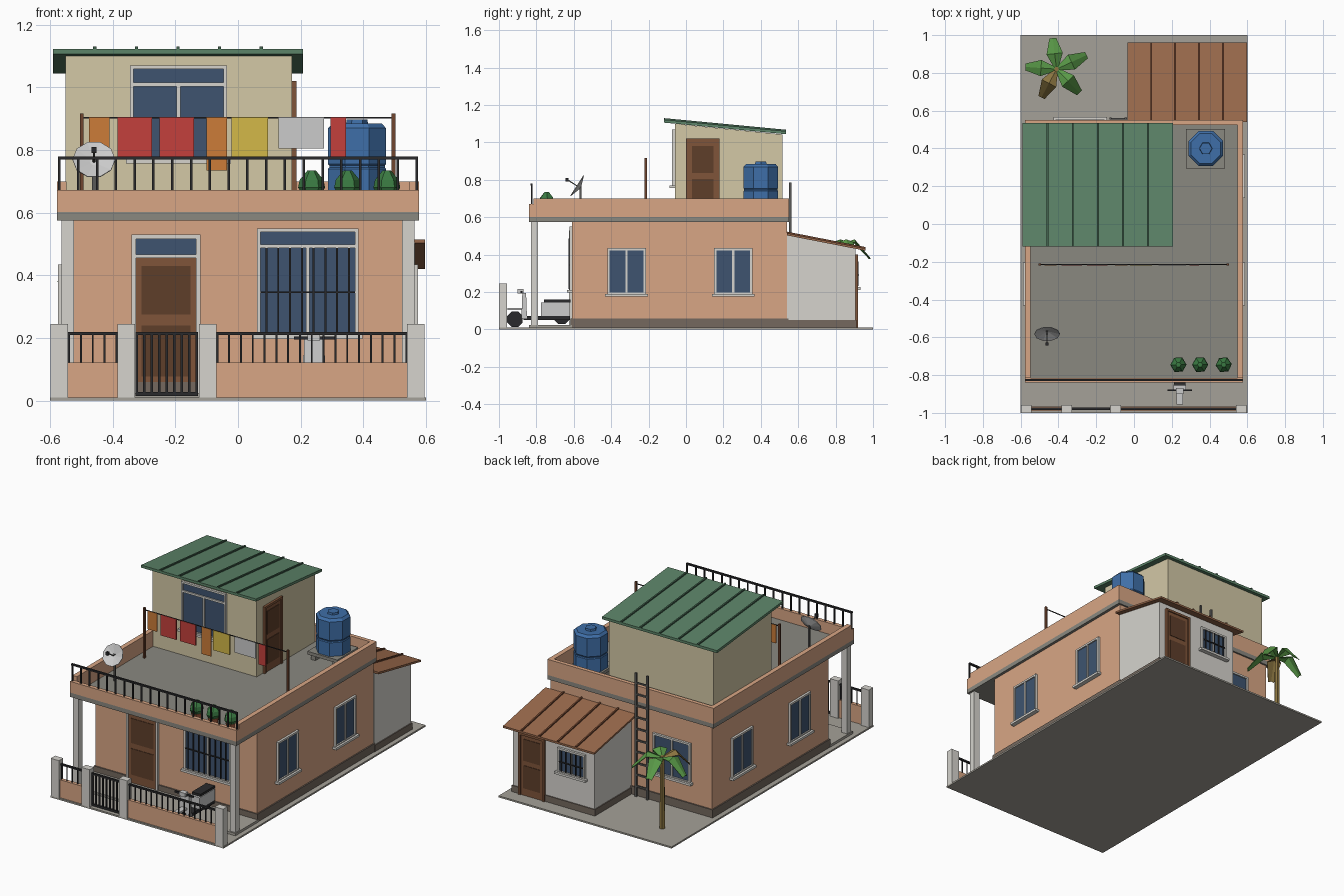
import bpy, bmesh, math
from mathutils import Vector

if "Cube" in bpy.data.objects:
    bpy.data.objects.remove(bpy.data.objects["Cube"])

def mat(name, hexcol):
    m = bpy.data.materials.new(name)
    c = [int(hexcol[i:i + 2], 16) / 255 for i in (0, 2, 4)]
    m.diffuse_color = [((v + .055) / 1.055) ** 2.4 if v > .04 else v / 12.92 for v in c] + [1]
    m.use_nodes = True
    m.node_tree.nodes["Principled BSDF"].inputs["Base Color"].default_value = m.diffuse_color
    return m

COLORS = dict(orange='D8A685', stone='8A8880', paving='A5A198', dark='75695F', light='D6D4CE', cream='D3C8A6',
              green='5C8468', ribgreen='3F5F4B', rust='9A6A4C', ribrust='70452F', wood='80553A', panel='5E3E2A',
              glass='3E5470', black='2A2A2C', blue='3F6FA8', leaf='5A9A48', bush='3A7A42', dry='8A7440',
              red='C4403C', tangerine='CC7C38', yellow='D4B848', white='DADAD8', terracotta='A05A3C', steel='5A5A58')
M = {k: mat(k, v) for k, v in COLORS.items()}

def obj(name, verts, faces, m):
    me = bpy.data.meshes.new(name)
    bm = bmesh.new()
    vs = [bm.verts.new(v) for v in verts]
    for f in faces:
        bm.faces.new([vs[i] for i in f])
    bmesh.ops.recalc_face_normals(bm, faces=bm.faces)
    bm.to_mesh(me)
    bm.free()
    o = bpy.data.objects.new(name, me)
    bpy.context.collection.objects.link(o)
    me.materials.append(M[m])
    return o

def prism(name, yz, x0, x1, m):
    n = len(yz)
    v = [(x, y, z) for x in (x0, x1) for y, z in yz]
    f = [range(n), range(n, 2 * n)] + [(i, (i + 1) % n, n + (i + 1) % n, n + i) for i in range(n)]
    return obj(name, v, f, m)

def box(name, x0, x1, y0, y1, z0, z1, m):
    return prism(name, [(y0, z0), (y1, z0), (y1, z1), (y0, z1)], x0, x1, m)

def lathe(name, center, prof, n, m, axis=(0, 0, 1), turn=0):
    # prof: (radius, height) rings along the axis
    q = Vector((0, 0, 1)).rotation_difference(Vector(axis))
    v = [Vector(center) + q @ Vector((r * math.cos(a), r * math.sin(a), h)) for r, h in prof
         for a in [turn + 2 * math.pi * i / n for i in range(n)]]
    k = len(prof)
    f = [(j * n + i, j * n + (i + 1) % n, (j + 1) * n + (i + 1) % n, (j + 1) * n + i)
         for j in range(k - 1) for i in range(n)] + [range(n), range((k - 1) * n, k * n)]
    return obj(name, v, f, m)

def fbox(name, face, u0, u1, d0, d1, z0, z1, m):
    # box on a wall: u along the wall, d outward from it
    axis, s, p = face
    a, b = sorted((p + s * d0, p + s * d1))
    return box(name, u0, u1, a, b, z0, z1, m) if axis == 'y' else box(name, a, b, u0, u1, z0, z1, m)

def window(name, face, u0, u1, z0, z1, transom=None, bars=0):
    t = .012
    fbox(name + '_glass', face, u0 + t, u1 - t, 0, .006, z0 + t, z1 - t, 'glass')
    for a, b in ((u0, u0 + t), (u1 - t, u1)):
        fbox(name + '_jamb', face, a, b, 0, .014, z0, z1, 'light')
    for a, b in ((z0, z0 + t), (z1 - t, z1)) + (((transom, transom + t),) if transom else ()):
        fbox(name + '_crosspiece', face, u0 + t, u1 - t, 0, .014, a, b, 'light')
    c = (u0 + u1) / 2
    fbox(name + '_mullion', face, c - t / 2, c + t / 2, 0, .013, z0 + t, transom or z1 - t, 'light')
    fbox(name + '_sill', face, u0 - .012, u1 + .012, 0, .027, z0 - .008, z0 + .006, 'light')
    top = transom or z1 - t
    for i in range(bars):
        u = u0 + t + (u1 - u0 - 2 * t) * (i + .5) / bars
        fbox(name + '_bar', face, u - .003, u + .003, .012, .018, z0 + t, top, 'black')
    if bars:
        fbox(name + '_crossbar', face, u0 + t, u1 - t, .013, .019, (z0 + top) / 2 - .003, (z0 + top) / 2 + .003, 'black')

def door(name, face, u0, u1, z0, z1, transom=None):
    t, top = .014, transom or z1 - .014
    fbox(name + '_leaf', face, u0 + t, u1 - t, 0, .008, z0, top, 'wood')
    for a, b in ((u0, u0 + t), (u1 - t, u1)):
        fbox(name + '_jamb', face, a, b, 0, .015, z0, z1, 'light' if transom else 'wood')
    fbox(name + '_head', face, u0 + t, u1 - t, 0, .015, z1 - t, z1, 'light' if transom else 'wood')
    if transom:
        fbox(name + '_transom_bar', face, u0 + t, u1 - t, 0, .015, top, top + .012, 'light')
        fbox(name + '_transom_glass', face, u0 + t, u1 - t, 0, .006, top + .012, z1 - t, 'glass')
    h = top - z0
    for a, b in ((.12, .5), (.58, .94)):
        fbox(name + '_panel', face, u0 + .032, u1 - .032, 0, .011, z0 + a * h, z0 + b * h, 'panel')

def railing(name, x0, x1, y, z0, z1, n, r=.004):
    box(name + '_rail', x0, x1, y - .006, y + .006, z1 - .01, z1, 'black')
    for i in range(n):
        x = x0 + r + (x1 - x0 - 2 * r) * i / (n - 1)
        box(name + '_bar', x - r, x + r, y - r, y + r, z0, z1 - .01, 'black')

def metal_roof(name, x0, x1, y0, z0, y1, z1, t, n, m, rib):
    prism(name, [(y0, z0 - t), (y1, z1 - t), (y1, z1), (y0, z0)], x0, x1, m)
    for i in range(1, n + 1):
        x = x0 + (x1 - x0) * i / (n + 1)
        prism(name + '_rib', [(y0, z0), (y1, z1), (y1, z1 + .008), (y0, z0 + .008)], x - .005, x + .005, rib)

FRONT, BACK, RIGHT, LEFT = ('y', -1, -.61), ('y', 1, .54), ('x', 1, .56), ('x', -1, -.56)

# Ground, ground floor and roof terrace
box('ground_slab', -.6, .6, -1, 1, 0, .01, 'paving')
box('porch_floor', -.57, .57, -.84, -.61, .01, .025, 'paving')
box('plinth', -.568, .568, -.618, .548, .01, .06, 'dark')
box('ground_floor_walls', -.56, .56, -.61, .54, .01, .575, 'orange')
box('terrace_slab', -.577, .577, -.84, .55, .575, .602, 'stone')
for s in (-1, 1):
    a, b = sorted((s * .547, s * .577))
    box('side_parapet', a, b, -.815, .55, .602, .7, 'orange')
    a, b = sorted((s * .524, s * .564))
    box('porch_column', a, b, -.83, -.79, .025, .575, 'light')
box('back_parapet', -.547, .547, .525, .55, .602, .7, 'orange')
box('front_parapet', -.577, .577, -.84, -.815, .602, .672, 'orange')
railing('terrace_railing', -.574, .574, -.826, .672, .78, 20)

# Ground floor openings
door('front_door', FRONT, -.34, -.12, .025, .53, .455)
window('front_window', FRONT, .06, .385, .205, .55, .487, 8)
for face in (RIGHT, LEFT):
    for u in (-.42, .15):
        window('side_window', face, u, u + .205, .185, .435)
window('back_window', BACK, -.415, -.155, .185, .435)

# Upper room
prism('upper_room', [(-.06, .602), (.515, .602), (.515, 1.043), (-.06, 1.1)], -.55, .172, 'cream')
metal_roof('upper_roof', -.59, .207, -.118, 1.122, .535, 1.06, .016, 5, 'green', 'ribgreen')
window('upper_window', ('y', -1, -.06), -.345, -.035, .765, 1.07, 1.003)
door('upper_door', ('x', 1, .172), 0, .18, .602, 1.02)

# Back annex
prism('annex_walls', [(.54, .01), (.905, .01), (.905, .435), (.54, .505)], 0, .565, 'light')
box('annex_plinth', -.006, .571, .54, .911, .01, .05, 'dark')
metal_roof('annex_roof', -.035, .597, .54, .515, .96, .433, .012, 4, 'rust', 'ribrust')
ANNEX = ('y', 1, .905)
door('annex_door', ANNEX, .34, .52, .01, .4)
window('annex_window', ANNEX, .06, .25, .22, .375, None, 5)

# Ladder
for x in (-.13, -.05):
    box('ladder_rail', x, x + .012, .552, .564, .01, .785, 'steel')
for i in range(10):
    box('ladder_rung', -.12, -.05, .554, .562, .07 + i * .072, .08 + i * .072, 'steel')

# Street fence and gate
for x in (-.598, -.385, -.125, .54):
    box('fence_pillar', x, x + .056, -1, -.957, 0, .245, 'light')
for x0, x1, n in ((-.542, -.385, 5), (-.069, .54, 17)):
    box('fence_wall', x0, x1, -.99, -.967, .01, .122, 'orange')
    railing('fence', x0, x1, -.978, .122, .22, n, .003)
railing('gate', -.327, -.127, -.978, .015, .22, 9)
box('gate_bottom_rail', -.327, -.127, -.984, -.972, .015, .027, 'black')

# Water tank on its stand
for x in (.29, .44):
    box('tank_support', x, x + .03, .31, .49, .602, .635, 'stone')
box('tank_platform', .275, .482, .295, .502, .635, .655, 'stone')
lathe('water_tank', (.38, .4, 0), [(.1, .655), (.1, .74), (.096, .745), (.096, .75), (.1, .755), (.1, .87), (.085, .885)],
      8, 'blue', turn=math.pi / 8)
lathe('tank_lid', (.38, .4, 0), [(.035, .885), (.033, .897)], 6, 'blue')

# Clothesline with washing
for x in (-.505, .49):
    box('line_post', x, x + .012, -.221, -.209, .602, .917, 'ribrust')
box('clothes_line', -.5, .5, -.217, -.213, .901, .906, 'black')
for x0, x1, z, m in ((-.475, -.41, .79, 'tangerine'), (-.385, -.275, .775, 'red'), (-.25, -.14, .775, 'red'),
                     (-.1, -.035, .735, 'tangerine'), (-.02, .095, .78, 'yellow'), (.13, .275, .805, 'white'),
                     (.295, .345, .775, 'red')):
    box('washing', x0, x1, -.219, -.211, z, .904, m)

# Satellite dish
box('dish_pole', -.466, -.454, -.57, -.558, .602, .77, 'steel')
lathe('satellite_dish', (-.46, -.57, .762), [(.012, -.006), (.068, .012), (.068, .016), (.012, 0)], 10, 'white', (0, -.84, .54))
prism('dish_arm', [(-.575, .76), (-.575, .766), (-.635, .805), (-.635, .797)], -.463, -.457, 'steel')
box('dish_receiver', -.468, -.452, -.643, -.627, .79, .81, 'black')

# Potted plants
for x in (.235, .35, .475):
    lathe('plant_pot', (x, -.745, 0), [(.026, .602), (.035, .66)], 6, 'terracotta')
    lathe('plant', (x, -.745, 0), [(.025, .65), (.043, .68), (.038, .705), (.014, .734)], 6, 'bush', turn=x * 9)

# Palm tree
lathe('palm_trunk', (-.41, .82, 0), [(.018, .01), (.013, .46)], 6, 'dry')
for ang, L, m in ((97, .165, 'leaf'), (25, .175, 'leaf'), (-46, .175, 'leaf'), (-118, .17, 'dry'), (176, .165, 'leaf')):
    a = math.radians(ang)
    pts = []
    for f, w, z in ((.02, .01, .455), (.5, .043, .482), (1, .018, .385)):
        for k in (-1, 0, 1):
            r, s = f * L, k * w
            pts.append((-.41 + r * math.cos(a) - s * math.sin(a), .82 + r * math.sin(a) + s * math.cos(a),
                        z - abs(k) * .35 * w))
    leaf = obj('palm_leaf', pts, [(i, i + 1, i + 4, i + 3) for i in (0, 1, 3, 4)], m)
    leaf.modifiers.new('thickness', 'SOLIDIFY').thickness = .004

# Scooter on the porch
for y, z in ((-.915, .055), (-.665, .07)):
    lathe('scooter_wheel', (.229, y, z), [(.045, 0), (.045, .026)], 8, 'black', (1, 0, 0), math.pi / 8)
box('scooter_floor', .212, .272, -.87, -.62, .052, .072, 'black')
box('scooter_body', .207, .277, -.775, -.622, .072, .145, 'white')
box('scooter_seat', .212, .272, -.76, -.618, .145, .16, 'black')
prism('scooter_shield', [(-.88, .06), (-.85, .06), (-.855, .195), (-.875, .195)], .21, .274, 'white')
box('scooter_fender', .224, .26, -.955, -.875, .104, .116, 'white')
box('scooter_handlebar', .178, .308, -.885, -.875, .195, .205, 'black')
box('scooter_headlight', .222, .262, -.9, -.868, .192, .216, 'white')
